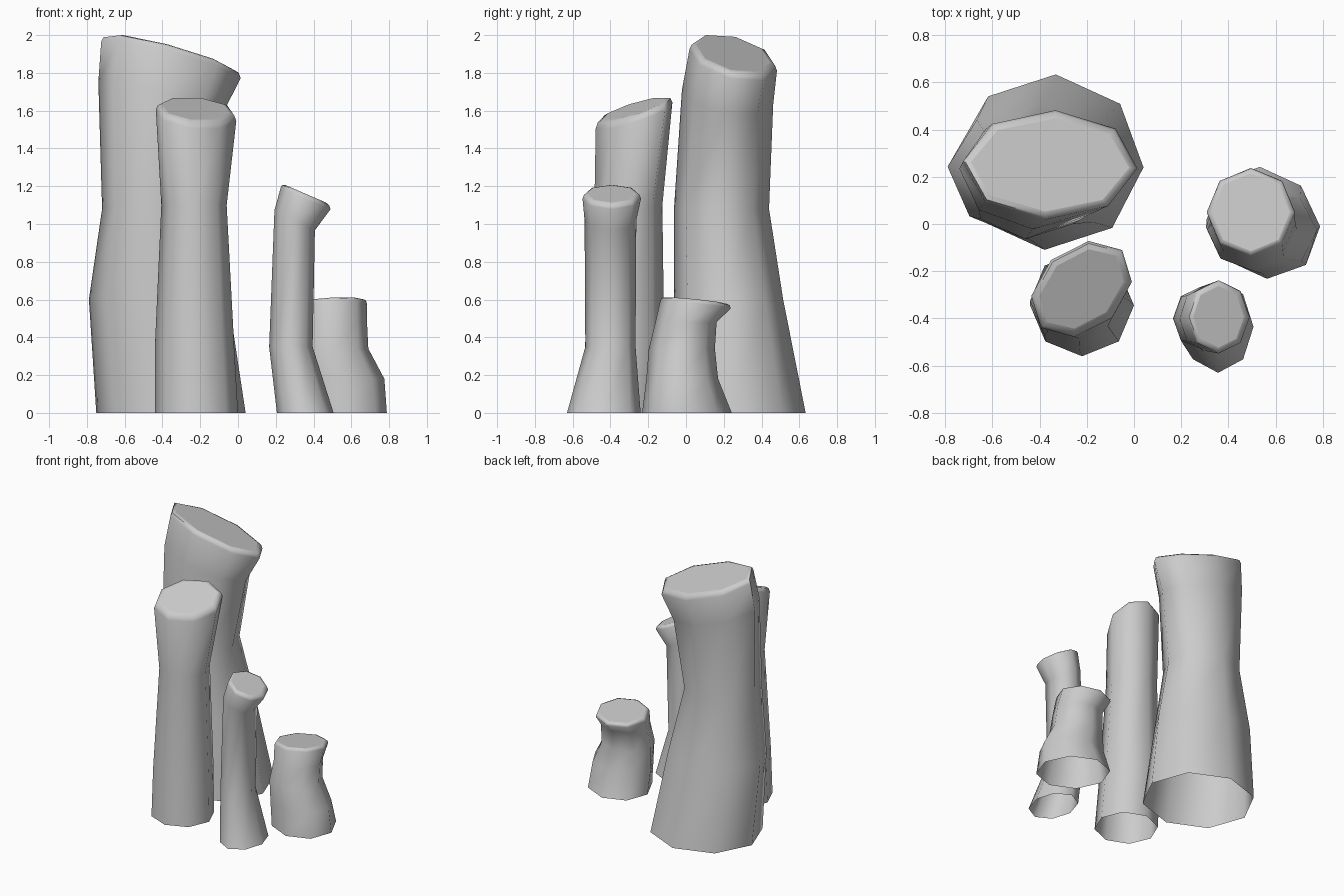
import bpy, bmesh, math

if "Cube" in bpy.data.objects:
    bpy.data.objects.remove(bpy.data.objects["Cube"])

SIDES = 8


def ring(bm, phase, cx, cy, cz, rx, ry, sx=0, sy=0, skew=0):
    """Octagon ring; sx, sy tilt it along x and y, skew stretches it diagonally."""
    verts = []
    for i in range(SIDES):
        a = 2 * math.pi * i / SIDES + phase
        dx = rx * math.cos(a) + skew * math.sin(a)
        dy = ry * math.sin(a) + skew * math.cos(a)
        verts.append(bm.verts.new((cx + dx, cy + dy, cz + sx * dx + sy * dy)))
    return verts


def column(name, rings, bevel, phase=0.0):
    """Loft through the rings, then close with a chamfered, tilted cap (open base)."""
    bm = bmesh.new()
    cx, cy, cz, rx, ry, sx, sy, skew = rings[-1]
    mid = (cx, cy, cz + 0.75 * bevel, rx - 0.3 * bevel, ry - 0.3 * bevel, sx, sy, skew)
    cap = (cx, cy, cz + bevel, rx - bevel, ry - bevel, sx, sy, skew)
    loops = [ring(bm, phase, *r) for r in rings + [mid, cap]]
    for lo, hi in zip(loops, loops[1:]):
        for i in range(SIDES):
            j = (i + 1) % SIDES
            bm.faces.new((lo[i], lo[j], hi[j], hi[i]))
    bm.faces.new(loops[-1])
    mesh = bpy.data.meshes.new(name)
    bm.to_mesh(mesh)
    bm.free()
    obj = bpy.data.objects.new(name, mesh)
    bpy.context.collection.objects.link(obj)
    bpy.ops.object.select_all(action='DESELECT')
    obj.select_set(True)
    bpy.context.view_layer.objects.active = obj
    bpy.ops.object.shade_smooth_by_angle(angle=math.radians(60))
    mesh.polygons[len(mesh.polygons) - 1].use_smooth = False  # flat cap


# Tall rear column
column("tall_column", [
    (-0.355, 0.262, 0.0, 0.396, 0.372),
    (-0.42, 0.225, 0.60, 0.37, 0.29),
    (-0.443, 0.188, 1.08, 0.277, 0.252),
    (-0.41, 0.22, 1.67, 0.33, 0.242, -0.26, -0.14),
    (-0.355, 0.25, 1.868, 0.37, 0.232, -0.27, -0.22, 0),
], 0.035, phase=-0.06)

# Second column in front of it
column("medium_column", [
    (-0.22, -0.345, 0.0, 0.22, 0.215),
    (-0.23, -0.325, 0.35, 0.21, 0.21),
    (-0.233, -0.305, 1.10, 0.173, 0.18),
    (-0.222, -0.275, 1.575, 0.213, 0.203, -0.19, 0.37, 0.03),
], 0.035)

# Thin bent column
column("thin_column", [
    (0.356, -0.435, 0.0, 0.15, 0.195),
    (0.28, -0.40, 0.35, 0.115, 0.133),
    (0.30, -0.40, 1.02, 0.107, 0.137, -0.5),
    (0.358, -0.393, 1.135, 0.132, 0.155, -0.43, 0, 0),
], 0.025)

# Short stump
column("short_column", [
    (0.548, 0.005, 0.0, 0.24, 0.237, 0, 0, -0.015),
    (0.54, -0.02, 0.18, 0.235, 0.19, 0, 0, -0.005),
    (0.50, -0.022, 0.34, 0.19, 0.175),
    (0.505, 0.0, 0.48, 0.178, 0.162),
    (0.495, 0.05, 0.572, 0.187, 0.187, 0.05, -0.1, 0),
], 0.022)
